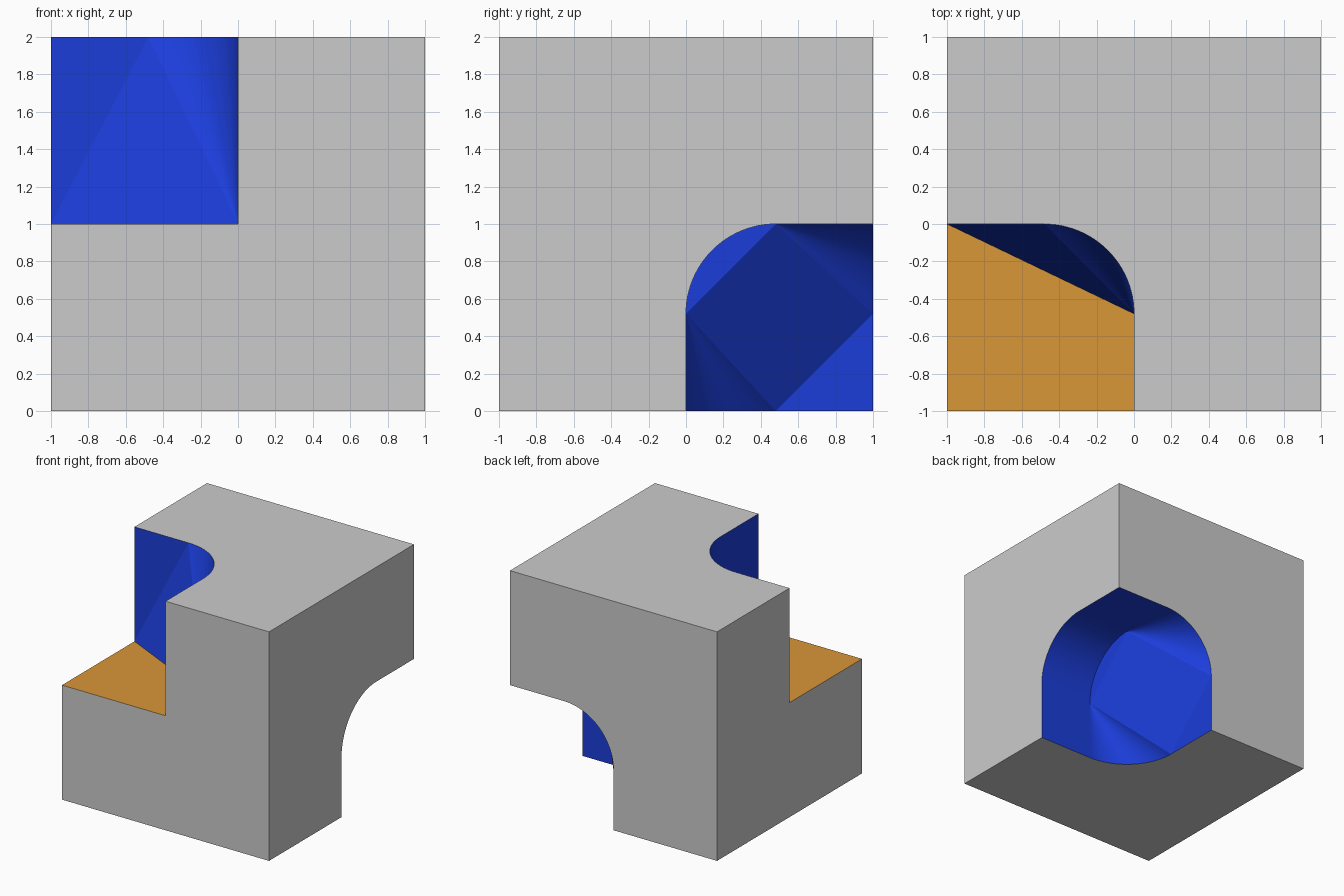
import bpy, bmesh, math
from mathutils import Vector

if "Cube" in bpy.data.objects:
    bpy.data.objects.remove(bpy.data.objects["Cube"])

R = 0.48      # fillet radius of the notches
SEG = 24      # segments per quarter arc


def material(name, rgb):
    m = bpy.data.materials.new(name)
    m.diffuse_color = (*rgb, 1)
    m.use_nodes = True
    m.node_tree.nodes["Principled BSDF"].inputs["Base Color"].default_value = m.diffuse_color
    return m


def arc(centre, u, v):
    """Quarter arc from centre + R*u to centre + R*v."""
    c, u, v = Vector(centre), Vector(u), Vector(v)
    angles = [math.pi / 2 * i / SEG for i in range(SEG + 1)]
    return [c + R * (math.cos(a) * u + math.sin(a) * v) for a in angles]


bm = bmesh.new()
GREY, BLUE, ORANGE = 0, 1, 2


def face(points, mat):
    f = bm.faces.new([bm.verts.new(p) for p in points])
    f.material_index = mat


def fan(apex, path):
    for a, b in zip(path, path[1:]):
        face([apex, a, b], BLUE)


H = 1 - R
X, Y, Z = (1, 0, 0), (0, 1, 0), (0, 0, 1)
NX, NY = (-1, 0, 0), (0, -1, 0)
top_arc = arc((-R, -R, 2), Y, X)
right_arc = arc((1, R, H), Z, NY)
back_arc = arc((R, 1, H), Z, NX)
bottom_arc = arc((R, R, 0), NY, NX)

# Outer block sides
face([(-1, -1, 0), (1, -1, 0), (1, -1, 2), (0, -1, 2), (0, -1, 1), (-1, -1, 1)], GREY)
face([(-1, -1, 0), (-1, -1, 1), (-1, 0, 1), (-1, 0, 2), (-1, 1, 2), (-1, 1, 0)], GREY)
face([(-1, 1, 2), (-1, 0, 2), *top_arc, (0, -1, 2), (1, -1, 2), (1, 1, 2)], GREY)
face([(1, -1, 0), (1, -1, 2), (1, 1, 2), (1, 1, 1), *right_arc, (1, 0, 0)], GREY)
face([(-1, 1, 0), (-1, 1, 2), (1, 1, 2), (1, 1, 1), *back_arc, (0, 1, 0)], GREY)
face([(-1, -1, 0), (1, -1, 0), (1, 0, 0), *bottom_arc, (0, 1, 0), (-1, 1, 0)], GREY)

# Upper front notch: floor, walls and fanned corner
tip = (0, -R, 1)
face([(-1, -1, 1), (0, -1, 1), tip, (-1, 0, 1)], ORANGE)
face([(0, -1, 1), (0, -1, 2), top_arc[-1], tip], BLUE)
face([(-1, 0, 1), (-1, 0, 2), top_arc[0]], BLUE)
face([(-1, 0, 1), top_arc[0], tip], BLUE)
fan(tip, top_arc)

# Lower back notch: arch, flat walls, slanted facet and fanned corners
inner_arc = arc((R, R, H), Z, NY)
p, q = inner_arc[0], inner_arc[-1]
r, s = bottom_arc[-1], back_arc[-1]
for i in range(SEG):
    face([right_arc[i], right_arc[i + 1], inner_arc[i + 1], inner_arc[i]], BLUE)
face(inner_arc, BLUE)
face([(1, 1, 1), back_arc[0], p, right_arc[0]], BLUE)
face([(1, 0, 0), bottom_arc[0], q, right_arc[-1]], BLUE)
face([r, s, (0, 1, 0)], BLUE)
face([p, q, r], BLUE)
face([p, r, s], BLUE)
fan(p, back_arc)
fan(q, bottom_arc)

bmesh.ops.remove_doubles(bm, verts=bm.verts[:], dist=1e-5)
bmesh.ops.recalc_face_normals(bm, faces=bm.faces[:])

mesh = bpy.data.meshes.new("notched_block")
bm.to_mesh(mesh)
bm.free()
for m in (material("grey", (0.8, 0.8, 0.8)),
          material("blue", (0.011, 0.047, 0.7)),
          material("orange", (0.7, 0.31, 0.04))):
    mesh.materials.append(m)
block = bpy.data.objects.new("notched_block", mesh)
bpy.context.collection.objects.link(block)
